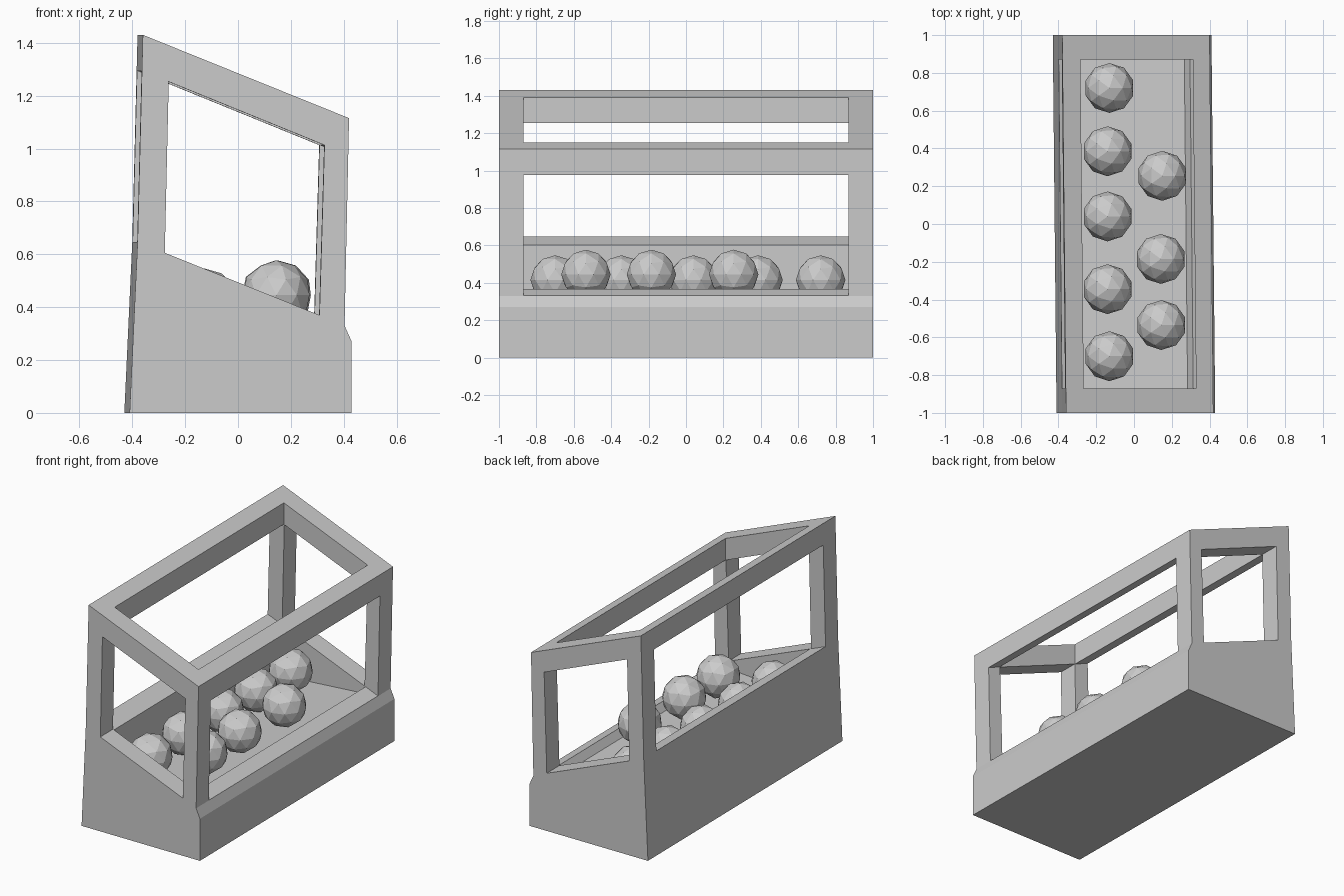
import bpy, bmesh

if "Cube" in bpy.data.objects:
    bpy.data.objects.remove(bpy.data.objects["Cube"])

SKEW = -0.01  # the case leans slightly sideways along its length


def prism(name, profile, half):
    """Extrude an x-z profile along y from -half to +half."""
    bm = bmesh.new()
    face = bm.faces.new([bm.verts.new((x, -half, z)) for x, z in profile])
    ext = bmesh.ops.extrude_face_region(bm, geom=[face])
    for v in ext["geom"]:
        if isinstance(v, bmesh.types.BMVert):
            v.co.y = half
    for v in bm.verts:
        v.co.x += SKEW * v.co.y
    bmesh.ops.recalc_face_normals(bm, faces=bm.faces)
    mesh = bpy.data.meshes.new(name)
    bm.to_mesh(mesh)
    bm.free()
    obj = bpy.data.objects.new(name, mesh)
    bpy.context.collection.objects.link(obj)
    return obj


def cut(target, cutter):
    cutter.hide_render = True
    mod = target.modifiers.new("cut", 'BOOLEAN')
    mod.operation = 'DIFFERENCE'
    mod.solver = 'EXACT'
    mod.object = cutter
    bpy.context.view_layer.objects.active = target
    bpy.ops.object.modifier_apply(modifier=mod.name)
    bpy.data.objects.remove(cutter)


def rim(x):   # sloping tray rim
    return x, 0.49 - 0.403 * x


def eave(x):  # underside of the sloping top frame
    return x, 1.142 - 0.407 * x


# Display case: outer side profile with a small step on the low side
case = prism("display_case", [
    (-0.42, 0), (0.42, 0), (0.42, 0.27), (0.393, 0.33),
    (0.41, 1.115), (-0.37, 1.43), (-0.39, 0.645)], 1.0)

# Side windows, tray hollow and roof opening in one cross-shaped cutter
cut(case, prism("interior_cutter", [
    (-0.28, 0.28), (0.275, 0.32), rim(0.305), rim(0.6), eave(0.6),
    eave(0.32), (0.32, 1.6), (-0.275, 1.6), eave(-0.275), eave(-0.6),
    rim(-0.6), rim(-0.28)], 0.87))

# End windows
cut(case, prism("end_window_cutter", [
    rim(-0.287), rim(0.298), eave(0.317), eave(-0.272)], 1.2))

# Low-poly balls resting in the tray in two rows
high_row = [(-0.13, 0.72), (-0.14, 0.385), (-0.14, 0.04), (-0.14, -0.345), (-0.13, -0.7)]
low_row = [(0.15, 0.255), (0.142, -0.185), (0.145, -0.535)]
for row, z in ((high_row, 0.415), (low_row, 0.445)):
    for x, y in row:
        bpy.ops.mesh.primitive_ico_sphere_add(subdivisions=2, radius=0.132, location=(x, y, z))
        bpy.context.object.name = "ball"
